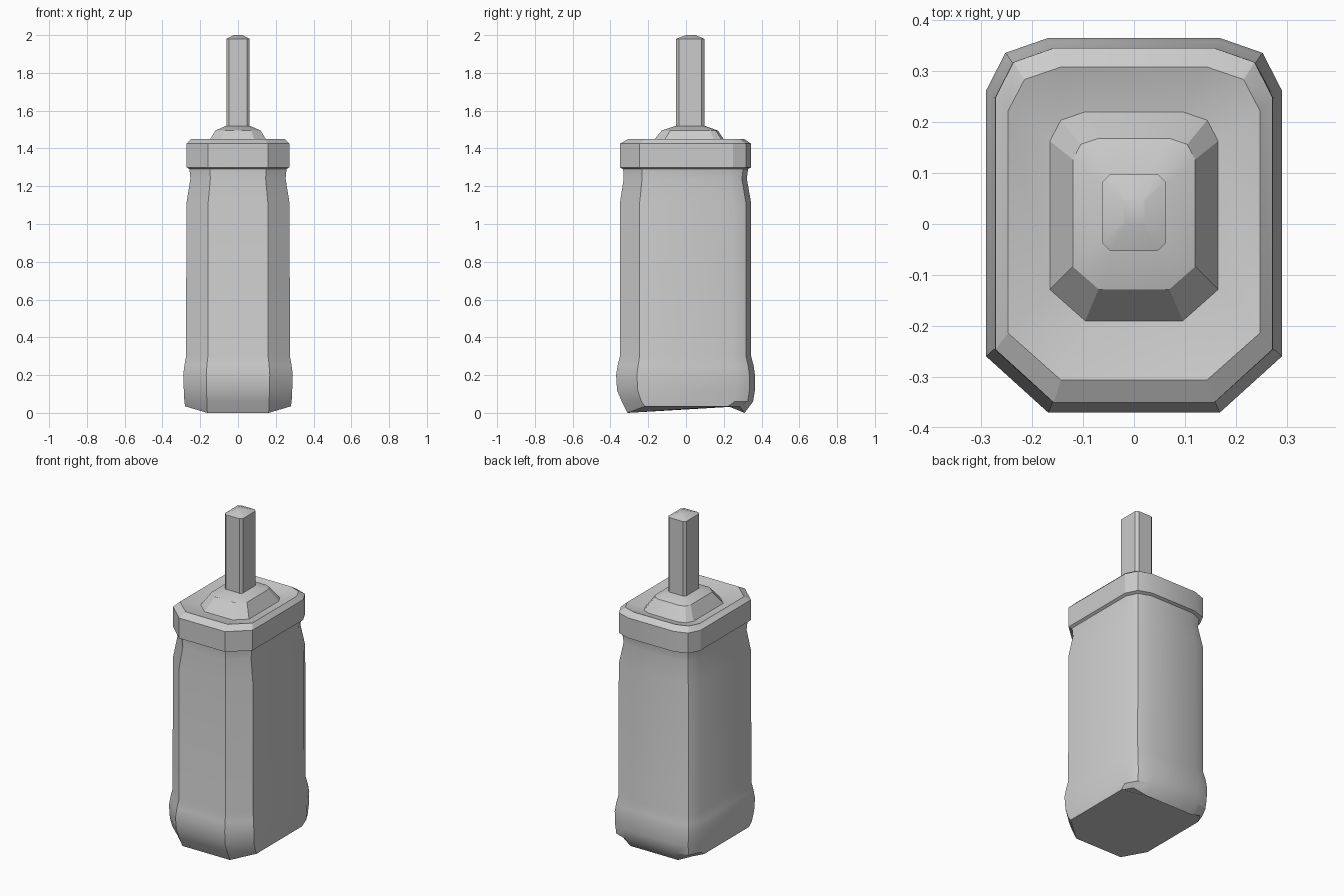
import bpy, bmesh, math

if "Cube" in bpy.data.objects:
    bpy.data.objects.remove(bpy.data.objects["Cube"])

# Half of the normalised cross-section: single front chamfer, two-step back chamfer
HALF = [(0.58, -1), (1, -0.7), (1, 0.72), (0.87, 0.92), (0.58, 1)]
STEM_HALF = [(0.75, -1), (1, -0.8), (1, 0.8), (0.75, 1)]


def loft(name, rings, half=HALF, angle=20, side_lift=0):
    """Skin rings of (z, half width, y front, y back); side_lift raises the first ring's sides."""
    outline = half + [(-x, y) for x, y in reversed(half)]
    n = len(outline)
    bm = bmesh.new()
    loops = []
    for i, (z, w, y0, y1) in enumerate(rings):
        mid, depth = (y0 + y1) / 2, (y1 - y0) / 2
        loops.append([bm.verts.new((u * w, mid + v * depth,
                                    z + (side_lift if i == 0 and abs(u) > 0.8 else 0)))
                      for u, v in outline])
    for a, b in zip(loops, loops[1:]):
        for j in range(n):
            k = (j + 1) % n
            bm.faces.new((a[j], a[k], b[k], b[j]))
    bm.faces.new(loops[0][::-1])
    bm.faces.new(loops[-1])
    bmesh.ops.recalc_face_normals(bm, faces=bm.faces)
    mesh = bpy.data.meshes.new(name)
    bm.to_mesh(mesh)
    bm.free()
    ob = bpy.data.objects.new(name, mesh)
    bpy.context.collection.objects.link(ob)
    bpy.ops.object.select_all(action='DESELECT')
    ob.select_set(True)
    bpy.context.view_layer.objects.active = ob
    bpy.ops.object.shade_smooth_by_angle(angle=math.radians(angle))
    return ob


# Bottle body with swollen foot and narrowed shoulder
loft("bottle_body", [
    (0.0, 0.28, -0.31, 0.31),
    (0.06, 0.284, -0.34, 0.355),
    (0.12, 0.287, -0.365, 0.365),
    (0.2, 0.29, -0.37, 0.365),
    (0.25, 0.284, -0.362, 0.358),
    (0.3, 0.275, -0.35, 0.345),
    (1.11, 0.273, -0.35, 0.345),
    (1.24, 0.252, -0.33, 0.322),
    (1.3, 0.258, -0.333, 0.33)], angle=28, side_lift=0.035)

# Lid with bevelled rim and a dished top
loft("lid", [
    (1.29, 0.255, -0.33, 0.325),
    (1.3, 0.272, -0.35, 0.345),
    (1.425, 0.272, -0.35, 0.345),
    (1.45, 0.247, -0.306, 0.308),
    (1.42, 0.165, -0.19, 0.22)])

# Raised collar around the stem
loft("collar", [
    (1.41, 0.166, -0.191, 0.221),
    (1.42, 0.165, -0.19, 0.22),
    (1.495, 0.12, -0.128, 0.168),
    (1.52, 0.062, -0.053, 0.098)])

# Stem with a low pyramid tip
loft("stem", [
    (1.5, 0.062, -0.053, 0.098),
    (1.98, 0.062, -0.053, 0.098),
    (2.0, 0.022, 0.0, 0.05)], half=STEM_HALF)
